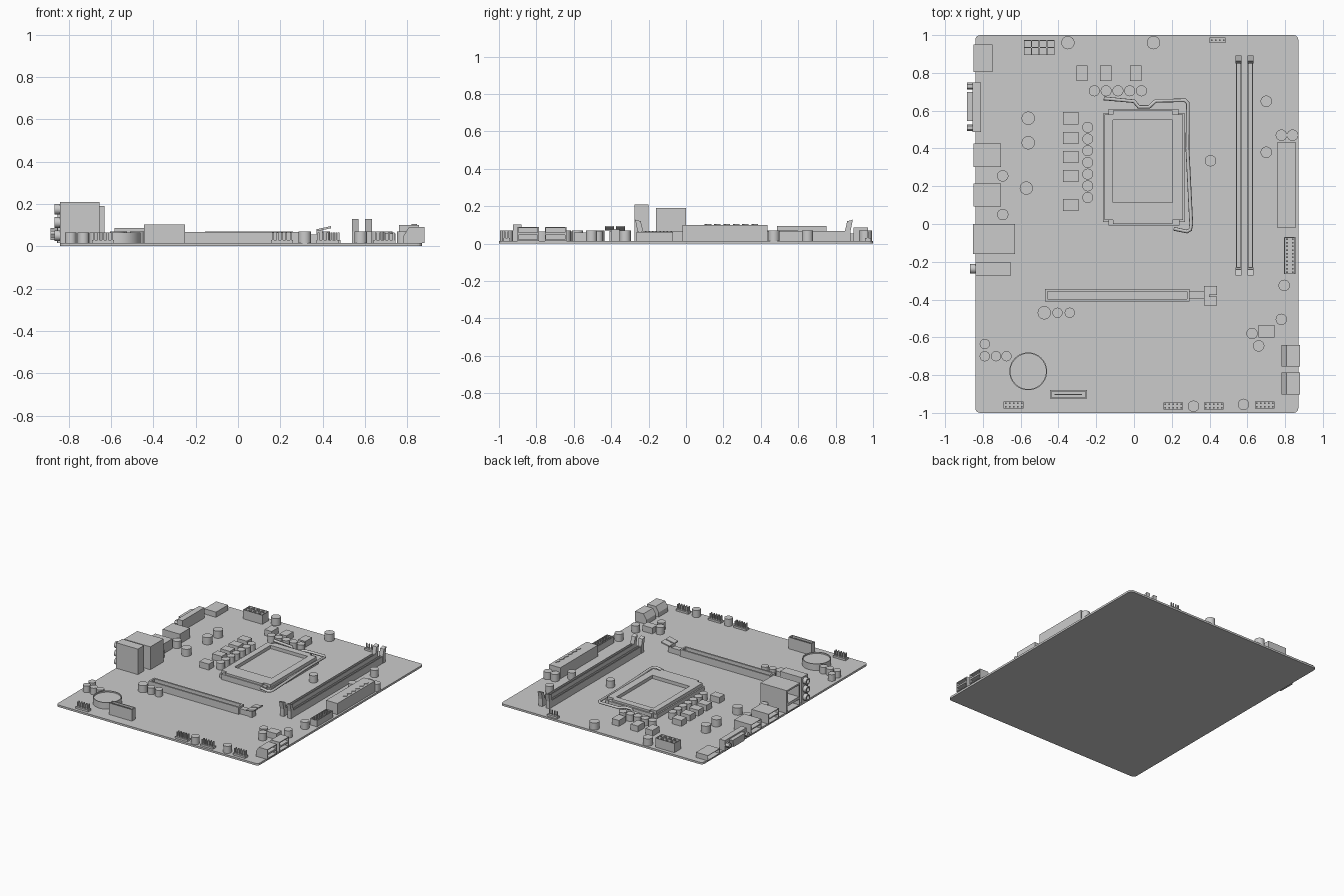
import bpy, bmesh, math
from mathutils import Vector, Matrix

if "Cube" in bpy.data.objects:
    bpy.data.objects.remove(bpy.data.objects["Cube"])

TOP = 0.015  # upper surface of the board


def box(bm, x0, x1, y0, y1, z0, z1, face=None, rim=0.008, depth=0.02):
    """Box; optionally hollowed through the face pointing along `face`."""
    m = Matrix.Translation(((x0 + x1) / 2, (y0 + y1) / 2, (z0 + z1) / 2)) @ \
        Matrix.Diagonal((x1 - x0, y1 - y0, z1 - z0, 1))
    vs = bmesh.ops.create_cube(bm, size=1, matrix=m)['verts']
    if face:
        d = Vector(face)
        c = sum((v.co for v in vs), Vector()) / 8
        f = max({f for v in vs for f in v.link_faces}, key=lambda f: (f.calc_center_median() - c).dot(d))
        bmesh.ops.inset_region(bm, faces=[f], thickness=rim)
        g = bmesh.ops.extrude_discrete_faces(bm, faces=[f])['faces'][0]
        bmesh.ops.translate(bm, verts=g.verts, vec=-d * depth)
    return vs


def cyl(bm, c, r, h, seg=24, axis='Z'):
    m = Matrix.Translation(c)
    if axis == 'X':
        m = m @ Matrix.Rotation(math.pi / 2, 4, 'Y')
    return bmesh.ops.create_cone(bm, cap_ends=True, segments=seg, radius1=r, radius2=r, depth=h, matrix=m)['verts']


def prism(bm, pts, vec):
    f = bm.faces.new([bm.verts.new(p) for p in pts])
    ext = bmesh.ops.extrude_face_region(bm, geom=[f])['geom']
    bmesh.ops.translate(bm, verts=[v for v in ext if isinstance(v, bmesh.types.BMVert)], vec=vec)


def finish(name, bm, smooth=False):
    bmesh.ops.recalc_face_normals(bm, faces=bm.faces)
    me = bpy.data.meshes.new(name)
    bm.to_mesh(me)
    bm.free()
    ob = bpy.data.objects.new(name, me)
    bpy.context.collection.objects.link(ob)
    if smooth:
        bpy.ops.object.select_all(action='DESELECT')
        ob.select_set(True)
        bpy.context.view_layer.objects.active = ob
        bpy.ops.object.shade_smooth_by_angle(angle=math.radians(35))
    return ob


UP, LEFT, RIGHT = (0, 0, 1), (-1, 0, 0), (1, 0, 0)

# circuit board with rounded corners
bm = bmesh.new()
box(bm, -0.84, 0.87, -1, 1, 0, TOP)
bmesh.ops.bevel(bm, geom=[e for e in bm.edges if abs(e.verts[0].co.z - e.verts[1].co.z) > 0.01],
                offset=0.025, segments=4, affect='EDGES', profile=0.5)
finish("board", bm)

# capacitors
bm = bmesh.new()
for i in range(5):
    cyl(bm, (-0.21 + 0.0625 * i, 0.705, 0.04), 0.029, 0.05)
for i in range(7):
    cyl(bm, (-0.245, 0.14 + 0.062 * i, 0.04), 0.029, 0.05)
for x, y in [(-0.405, -0.47), (-0.34, -0.47), (-0.79, -0.635), (-0.79, -0.7), (-0.73, -0.7), (-0.675, -0.7)]:
    cyl(bm, (x, y, 0.04), 0.027, 0.05)
for x, y in [(-0.695, 0.255), (-0.695, 0.05), (0.7, 0.65), (0.7, 0.38), (0.405, 0.335), (0.78, 0.47),
             (0.84, 0.47), (0.795, -0.325), (0.78, -0.505), (0.625, -0.58), (0.66, -0.645), (0.315, -0.965), (0.58, -0.955)]:
    cyl(bm, (x, y, 0.042), 0.03, 0.055)
for x, y in [(-0.35, 0.96), (0.103, 0.96), (-0.56, 0.56), (-0.56, 0.43), (-0.57, 0.19), (-0.475, -0.47)]:
    cyl(bm, (x, y, 0.042), 0.035, 0.055)
finish("capacitors", bm, True)

# square power chokes
bm = bmesh.new()
for y in (0.56, 0.455, 0.355, 0.255, 0.1):
    box(bm, -0.375, -0.295, y - 0.032, y + 0.032, TOP, 0.06)
for x in (-0.275, -0.15, 0.01):
    box(bm, x - 0.03, x + 0.03, 0.757, 0.84, TOP, 0.06)
box(bm, 0.66, 0.745, -0.6, -0.535, TOP, 0.06)
finish("power_chokes", bm)

# processor socket: base, load frame, front hinge
bm = bmesh.new()
box(bm, -0.165, 0.27, 0.01, 0.585, TOP, 0.045)
box(bm, -0.135, 0.235, 0.575, 0.61, TOP, 0.055)
box(bm, -0.135, 0.24, -0.007, 0.03, TOP, 0.055)
finish("socket_base", bm)
bm = bmesh.new()
for b in [(-0.155, -0.11, 0.02, 0.58), (0.205, 0.26, 0.02, 0.58), (-0.11, 0.205, 0.55, 0.6), (-0.11, 0.205, 0.0, 0.115)]:
    box(bm, *b, 0.045, 0.07)
finish("socket_load_frame", bm)

# bent wire lever around the socket
path = [(-0.16, 0.665), (0.0, 0.65), (0.025, 0.62), (0.08, 0.62), (0.115, 0.652), (0.27, 0.655), (0.285, 0.64),
        (0.283, 0.4), (0.303, 0.0), (0.298, -0.03), (0.28, -0.04), (0.21, -0.025)]
cu = bpy.data.curves.new("lever", 'CURVE')
cu.dimensions = '3D'
cu.bevel_depth = 0.01
cu.bevel_resolution = 2
cu.use_fill_caps = True
sp = cu.splines.new('POLY')
sp.points.add(len(path) - 1)
for p, (x, y) in zip(sp.points, path):
    p.co = (x, y, 0.05, 1)
lever = bpy.data.objects.new("socket_lever", cu)
bpy.context.collection.objects.link(lever)
bpy.ops.object.select_all(action='DESELECT')
lever.select_set(True)
bpy.context.view_layer.objects.active = lever
bpy.ops.object.convert(target='MESH')

# memory slots with leaning latches
for i, x in enumerate((0.54, 0.602)):
    bm = bmesh.new()
    box(bm, x, x + 0.028, -0.235, 0.855, TOP, 0.068, UP, 0.009, 0.03)
    for c, s in ((0.85, 1), (-0.23, -1)):
        prism(bm, [(x - 0.002, c + s * a, z) for a, z in
                   [(0, TOP), (0.03, TOP), (0.03, 0.07), (0.042, 0.128), (0.012, 0.12), (0, 0.07)]], (0.032, 0, 0))
    finish(f"memory_slot_{i + 1}", bm)

# expansion slot with tail and latch
bm = bmesh.new()
box(bm, -0.47, 0.293, -0.41, -0.345, TOP, 0.068, UP, 0.018, 0.035)
box(bm, 0.293, 0.375, -0.395, -0.355, TOP, 0.055)
for y0, y1 in ((-0.432, -0.384), (-0.375, -0.327)):
    prism(bm, [(0.37, y0, 0.07), (0.44, y0, 0.085), (0.44, y0, 0.095), (0.37, y0, 0.08)], (0, y1 - y0, 0))
box(bm, 0.37, 0.4, -0.4, -0.355, TOP, 0.078)
finish("expansion_slot", bm)

# coin battery in its holder
bm = bmesh.new()
vs = cyl(bm, (-0.56, -0.78, 0.04), 0.1, 0.05, 40)
f = max(bm.faces, key=lambda f: f.calc_center_median().z)
bmesh.ops.inset_region(bm, faces=[f], thickness=0.006)
g = bmesh.ops.extrude_discrete_faces(bm, faces=[f])['faces'][0]
bmesh.ops.translate(bm, verts=g.verts, vec=(0, 0, -0.01))
finish("battery", bm, True)

# upright connector near the front edge
bm = bmesh.new()
box(bm, -0.445, -0.25, -0.925, -0.88, TOP, 0.103, UP, 0.01, 0.05)
box(bm, -0.42, -0.275, -0.906, -0.899, 0.05, 0.095)
finish("front_edge_connector", bm)

# main power connector
bm = bmesh.new()
box(bm, 0.76, 0.855, -0.02, 0.435, TOP, 0.1)
for i in range(6):
    y = 0.1 + 0.05 * i
    prism(bm, [(0.82, y, 0.1), (0.845, y + 0.01, 0.1), (0.835, y + 0.035, 0.1)], (0, 0, 0.004))
finish("main_power_connector", bm)

# processor power connector, 4 x 2 cells
bm = bmesh.new()
for i in range(4):
    for j in range(2):
        x, y = -0.583 + 0.0405 * i, 0.895 + 0.039 * j
        box(bm, x, x + 0.0405, y, y + 0.039, TOP, 0.085, UP, 0.005, 0.05)
finish("processor_power_connector", bm)


# pin headers
def header(name, x0, x1, y0, y1, nx, ny, shroud=False):
    bm = bmesh.new()
    if shroud:
        box(bm, x0, x1, y0, y1, TOP, 0.063, UP, 0.006, 0.035)
    else:
        box(bm, x0, x1, y0, y1, TOP, 0.03)
    for i in range(nx):
        for j in range(ny):
            x = x0 + (x1 - x0) * (i + 0.5) / nx
            y = y0 + (y1 - y0) * (j + 0.5) / ny
            box(bm, x - 0.004, x + 0.004, y - 0.004, y + 0.004, 0.025, 0.065)
    finish(name, bm)


for i, (x, y) in enumerate([(-0.69, -0.977), (0.155, -0.982), (0.37, -0.982), (0.64, -0.977)]):
    header(f"pin_header_{i + 1}", x, x + 0.105, y, y + 0.036, 5, 2)
header("fan_header", 0.4, 0.485, 0.957, 0.988, 4, 1)
header("side_header", 0.795, 0.855, -0.265, -0.07, 2, 10, True)

# drive connectors: sloped back, two stacked sockets facing right
for i, y in enumerate((-0.755, -0.902)):
    bm = bmesh.new()
    y1 = y + 0.115
    prism(bm, [(0.782, y, TOP), (0.808, y, TOP), (0.808, y, 0.09), (0.782, y, 0.05)], (0, 0.115, 0))
    for z in (TOP, 0.0525):
        box(bm, 0.808, 0.88, y, y1, z, z + 0.0375, RIGHT, 0.009, 0.045)
    finish(f"drive_connector_{i + 1}", bm)

# rear ports facing left
bm = bmesh.new()
box(bm, -0.85, -0.75, 0.805, 0.95, TOP, 0.055, LEFT, 0.006, 0.07)
finish("rear_flat_port", bm)
for i, y in enumerate((0.303, 0.092)):
    bm = bmesh.new()
    for z in (TOP, 0.0525):
        box(bm, -0.85, -0.705, y, y + 0.122, z, z + 0.0375, LEFT, 0.006, 0.1)
    finish(f"rear_double_port_{i + 1}", bm)

# video connector with shell and screw posts
bm = bmesh.new()
box(bm, -0.855, -0.81, 0.487, 0.75, TOP, 0.095)
prism(bm, [(-0.855, a, z) for a, z in [(0.545, 0.085), (0.7, 0.085), (0.685, 0.03), (0.56, 0.03)]], (-0.03, 0, 0))
for y in (0.51, 0.73):
    cyl(bm, (-0.865, y, 0.057), 0.018, 0.04, 6, 'X')
finish("video_connector", bm)

# network block with two sockets
bm = bmesh.new()
box(bm, -0.853, -0.63, -0.16, 0, TOP, 0.075, LEFT, 0.012, 0.12)
box(bm, -0.853, -0.63, -0.16, 0, 0.075, 0.19, LEFT, 0.018, 0.12)
finish("network_block", bm)

# stack of three audio jacks
bm = bmesh.new()
box(bm, -0.84, -0.655, -0.275, -0.2, TOP, 0.21)
for z in (0.05, 0.112, 0.175):
    cyl(bm, (-0.85, -0.237, z), 0.025, 0.035, 20, 'X')
    f = min((f for f in bm.faces if len(f.verts) == 20), key=lambda f: f.calc_center_median().x + 10 * abs(f.calc_center_median().z - z))
    bmesh.ops.inset_region(bm, faces=[f], thickness=0.01)
    g = bmesh.ops.extrude_discrete_faces(bm, faces=[f])['faces'][0]
    bmesh.ops.translate(bm, verts=g.verts, vec=(0.02, 0, 0))
finish("audio_jacks", bm, True)
